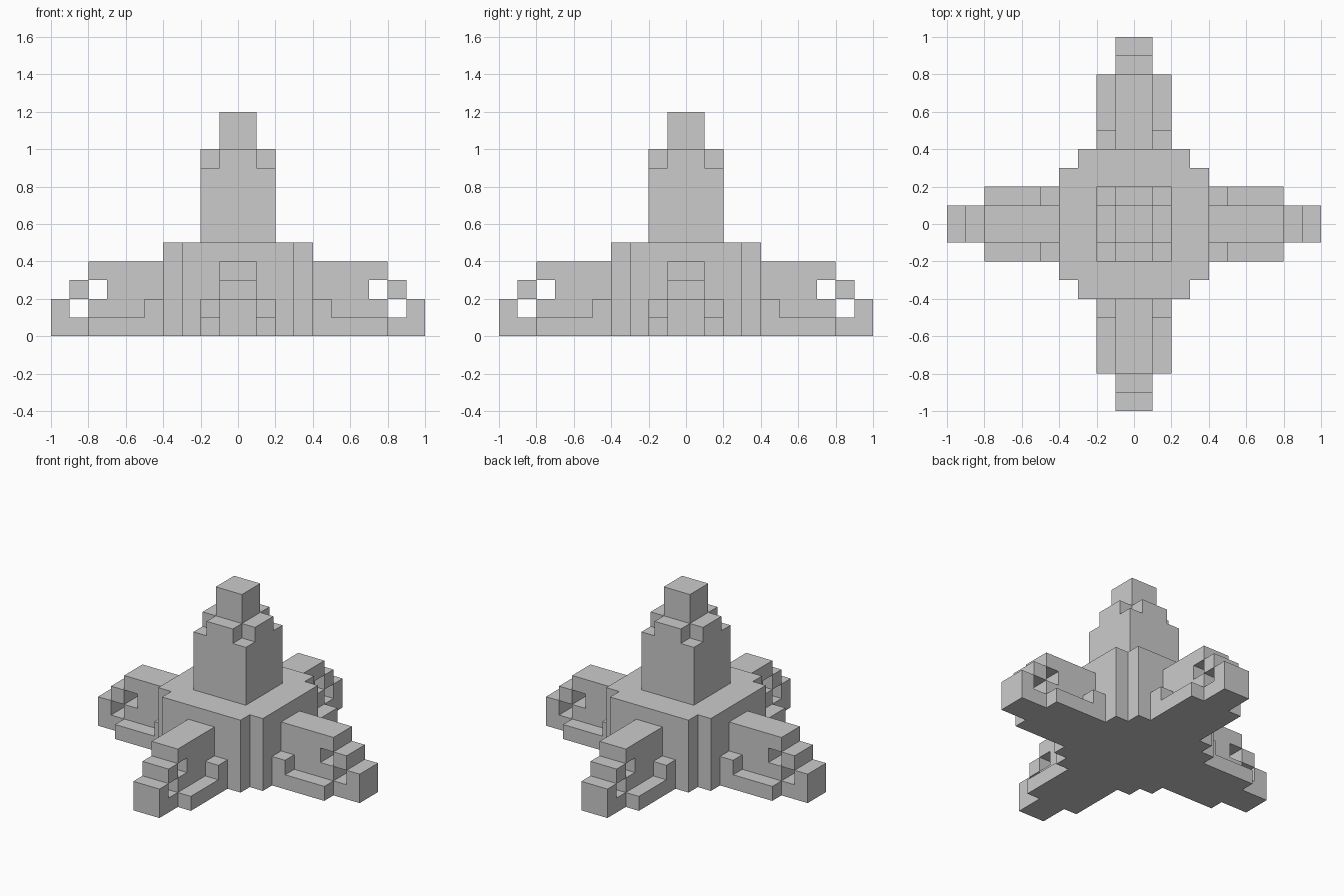
import bpy, bmesh, math
from mathutils import Matrix, Vector

if "Cube" in bpy.data.objects:
    bpy.data.objects.remove(bpy.data.objects["Cube"])


def prism(name, outline, start, end, place=Matrix()):
    """Extrude a flat outline (x, y) from z=start to z=end, then place it."""
    bm = bmesh.new()
    face = bm.faces.new([bm.verts.new((x, y, start)) for x, y in outline])
    extruded = bmesh.ops.extrude_face_region(bm, geom=[face], use_keep_orig=True)
    top = [v for v in extruded["geom"] if isinstance(v, bmesh.types.BMVert)]
    bmesh.ops.translate(bm, verts=top, vec=Vector((0, 0, end - start)))
    bm.transform(place)
    bmesh.ops.recalc_face_normals(bm, faces=bm.faces)
    mesh = bpy.data.meshes.new(name)
    bm.to_mesh(mesh)
    bm.free()
    obj = bpy.data.objects.new(name, mesh)
    bpy.context.collection.objects.link(obj)
    return obj


def square(r):
    return [(-r, -r), (r, -r), (r, r), (-r, r)]


def notched_square(r, n):
    """Square of half-width r whose corners are cut back to n."""
    return [(-n, -r), (n, -r), (n, -n), (r, -n), (r, n), (n, n),
            (n, r), (-n, r), (-n, n), (-r, n), (-r, -n), (-n, -n)]


# Central block and stepped tower
core = notched_square(0.4, 0.3)
prism("core", core, 0, 0.5)
prism("tower", square(0.2), 0.5, 0.9)
prism("tower_shoulder", notched_square(0.2, 0.1), 0.9, 1.0)
prism("tower_cap", square(0.1), 1.0, 1.2)

# Leg side profiles (distance from centre, height)
spine = [(0.4, 0), (1, 0), (1, 0.2), (0.9, 0.2), (0.9, 0.1), (0.8, 0.1),
         (0.8, 0.2), (0.7, 0.2), (0.7, 0.3), (0.8, 0.3), (0.8, 0.4), (0.4, 0.4)]
link = [(0.8, 0.2), (0.9, 0.2), (0.9, 0.3), (0.8, 0.3)]
skirt = [(0.4, 0), (0.8, 0), (0.8, 0.1), (0.5, 0.1), (0.5, 0.2), (0.4, 0.2)]

# Four identical legs
upright = Matrix.Rotation(math.pi / 2, 4, 'X')
for i, side in enumerate(("right", "back", "left", "front")):
    place = Matrix.Rotation(i * math.pi / 2, 4, 'Z') @ upright
    prism(side + "_leg", spine, -0.1, 0.1, place)
    prism(side + "_leg_knuckle", link, -0.1, 0.1, place)
    prism(side + "_leg_skirt_a", skirt, 0.1, 0.2, place)
    prism(side + "_leg_skirt_b", skirt, -0.2, -0.1, place)
